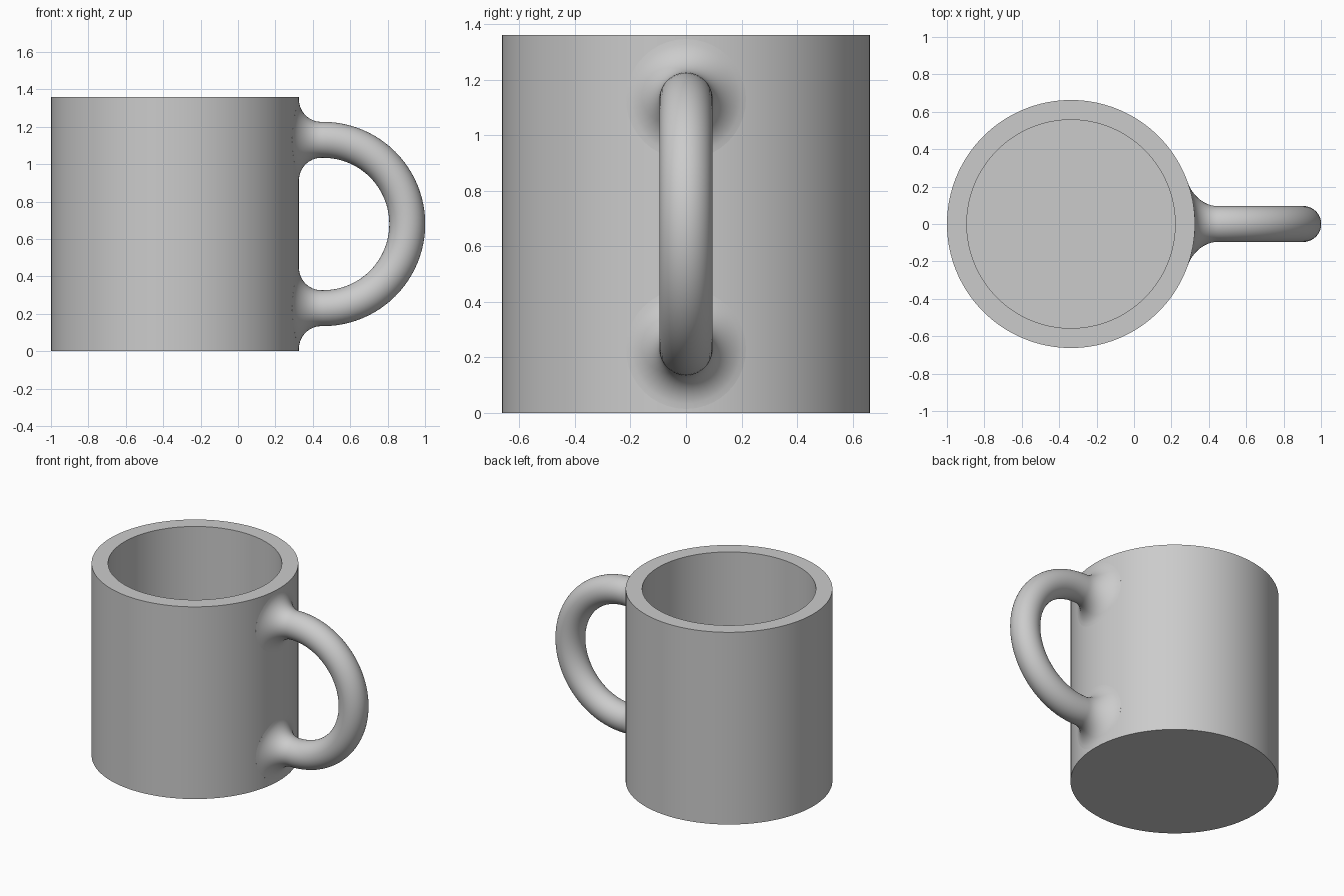
import bpy, bmesh, math

if "Cube" in bpy.data.objects:
    bpy.data.objects.remove(bpy.data.objects["Cube"])

CX, R, H = -0.337, 0.663, 1.36      # cup centre, outer radius, height
WALL = 0.106
MID, ARC_X, ARC_R = 0.68, 0.455, 0.45   # handle arc
TUBE, FILLET = 0.096, 0.12

grey = bpy.data.materials.new("ceramic grey")
grey.diffuse_color = (0.6, 0.6, 0.6, 1)
grey.use_nodes = True
grey.node_tree.nodes["Principled BSDF"].inputs["Base Color"].default_value = grey.diffuse_color


def finish(bm, name):
    bmesh.ops.recalc_face_normals(bm, faces=bm.faces)
    me = bpy.data.meshes.new(name)
    bm.to_mesh(me)
    bm.free()
    ob = bpy.data.objects.new(name, me)
    bpy.context.collection.objects.link(ob)
    me.materials.append(grey)
    bpy.ops.object.select_all(action='DESELECT')
    ob.select_set(True)
    bpy.context.view_layer.objects.active = ob
    bpy.ops.object.shade_smooth_by_angle(angle=math.radians(35))
    return ob


def loft(bm, rings):
    """Skin closed rings of points and cap both ends."""
    loops = [[bm.verts.new(p) for p in ring] for ring in rings]
    n = len(loops[0])
    for a, b in zip(loops, loops[1:]):
        for i in range(n):
            j = (i + 1) % n
            bm.faces.new((a[i], a[j], b[j], b[i]))
    bm.faces.new(loops[0])
    bm.faces.new(loops[-1])


# Cup: lathed wall, flat rim and flat inner floor
def circle(r, z, n=128):
    return [(CX + r * math.cos(2 * math.pi * i / n),
             r * math.sin(2 * math.pi * i / n), z) for i in range(n)]


bm = bmesh.new()
loft(bm, [circle(R, 0), circle(R, H), circle(R - WALL, H), circle(R - WALL, WALL)])
finish(bm, "cup")

# Handle: half-circle tube whose ends flare into the wall
surface_x = CX + R
stations = []                        # x, z, path angle, radius, wall wrap
STEPS = 16
for k in range(STEPS):
    t = (k / STEPS) ** 1.6           # denser near the wall
    d = t * (ARC_X - surface_x)
    s = max(0.0, 1 - d / FILLET)
    r = TUBE + FILLET * (1 - math.sqrt(max(0.0, 1 - s * s)))
    stations.append((surface_x + d, MID + ARC_R, math.pi / 2, r, s))
mirrored = [(x, 2 * MID - z, -a, r, s) for x, z, a, r, s in reversed(stations)]
for k in range(49):
    a = math.pi / 2 - math.pi * k / 48
    stations.append((ARC_X + ARC_R * math.cos(a), MID + ARC_R * math.sin(a), a, TUBE, 0))
stations += mirrored

rings = []
for x, z, a, r, s in stations:
    ring = []
    for i in range(40):
        u = 2 * math.pi * i / 40
        y, out = r * math.sin(u), r * math.cos(u)
        wrap = s * (math.sqrt(R * R - y * y) - R)   # follow the round wall
        ring.append((x + out * math.cos(a) + wrap, y, z + out * math.sin(a)))
    rings.append(ring)
# Bury the end rings slightly in the wall
rings.insert(0, [(x - 0.03, y, z) for x, y, z in rings[0]])
rings.append([(x - 0.03, y, z) for x, y, z in rings[-1]])

bm = bmesh.new()
loft(bm, rings)
finish(bm, "handle")
